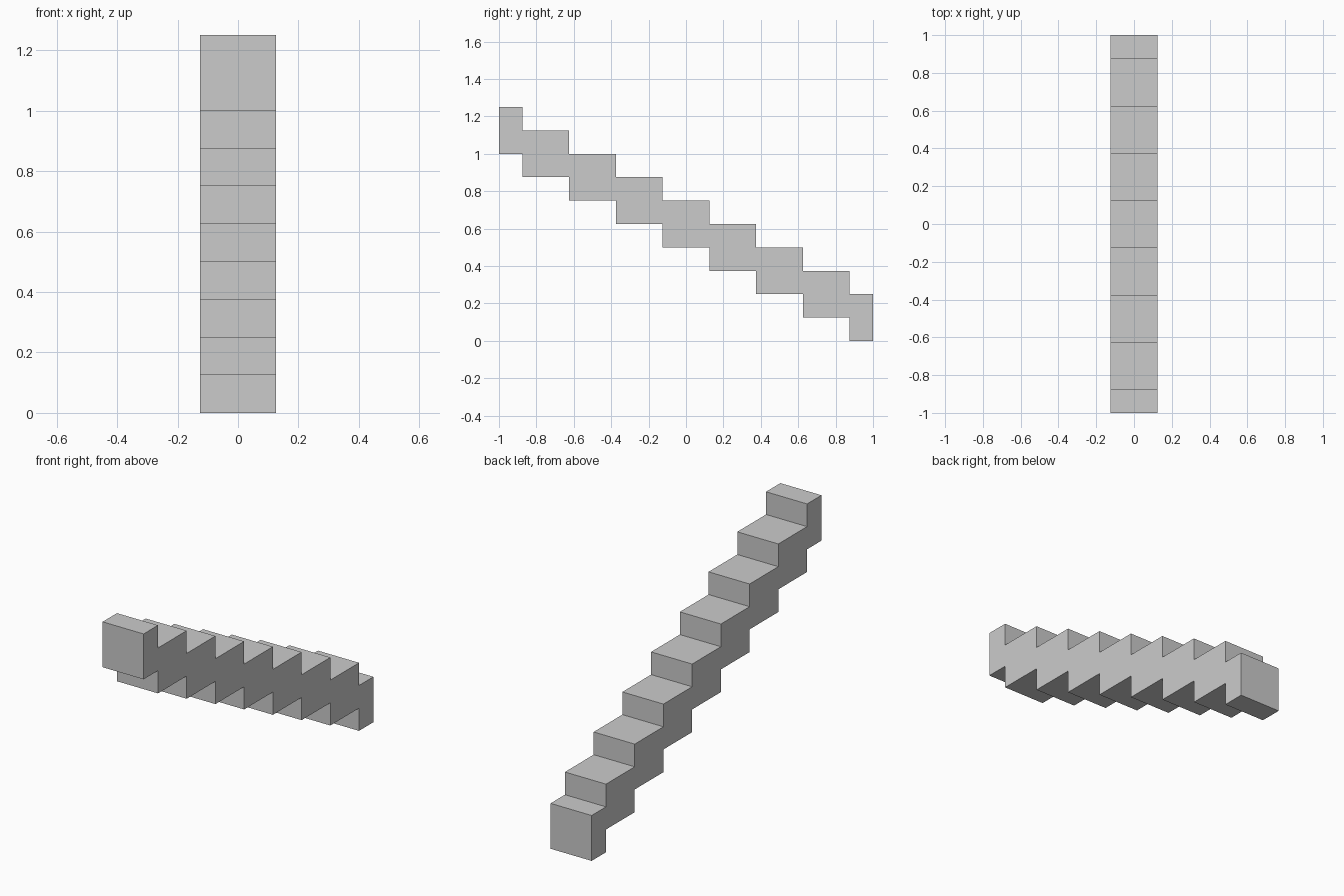
import bpy, bmesh

if "Cube" in bpy.data.objects:
    bpy.data.objects.remove(bpy.data.objects["Cube"])

HALF_WIDTH = 0.125
RISE = 0.125
THICK = 0.25
STEPS = 9

# Step edges along y: half-length treads at both ends, full ones between
edges = [-1.0] + [-0.875 + 0.25 * i for i in range(STEPS - 1)] + [1.0]

# Zigzag upper and lower lines of the side profile (y, z)
upper, lower = [], []
for i in range(STEPS):
    bottom = RISE * (STEPS - 1 - i)
    for y in (edges[i], edges[i + 1]):
        lower.append((y, bottom))
        upper.append((y, bottom + THICK))
outline = lower + upper[::-1]

# Extrude the side profile across the width
bm = bmesh.new()
side = bm.faces.new([bm.verts.new((-HALF_WIDTH, y, z)) for y, z in outline])
ext = bmesh.ops.extrude_face_region(bm, geom=[side])
moved = [v for v in ext["geom"] if isinstance(v, bmesh.types.BMVert)]
bmesh.ops.translate(bm, verts=moved, vec=(2 * HALF_WIDTH, 0, 0))
bmesh.ops.recalc_face_normals(bm, faces=bm.faces)

mesh = bpy.data.meshes.new("stair_flight")
bm.to_mesh(mesh)
bm.free()
bpy.context.collection.objects.link(bpy.data.objects.new("stair_flight", mesh))
